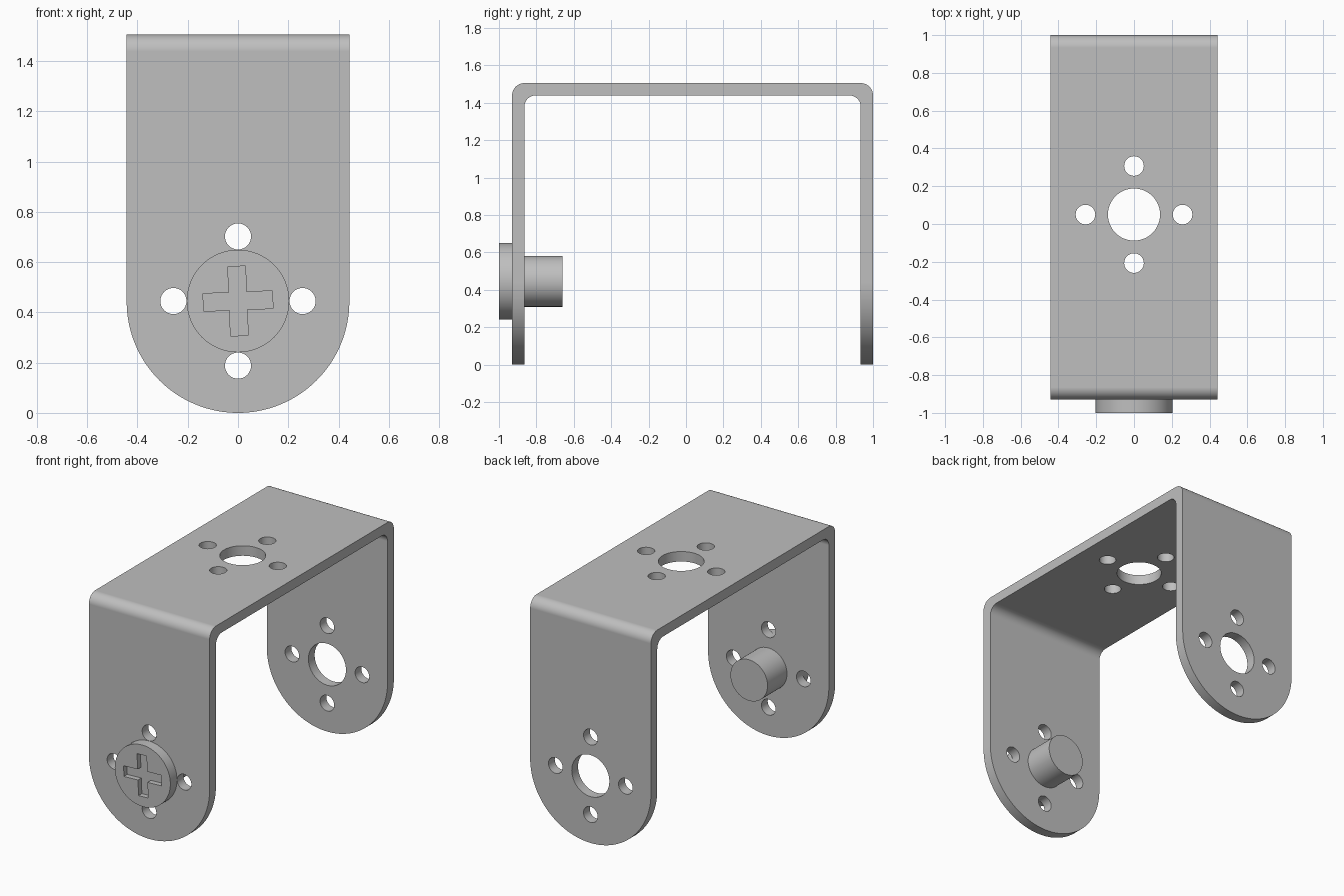
import bpy
import bmesh
import math
from mathutils import Matrix, Vector

if "Cube" in bpy.data.objects:
    bpy.data.objects.remove(bpy.data.objects["Cube"], do_unlink=True)

# Main dimensions
HALF_W = 0.443               # half width, also the radius of the leg ends
TOP = 1.505
Y_FRONT, Y_BACK = -0.93, 1.0
THICK = 0.066
HOLE_Z = 0.445               # height of the leg hole pattern
HOLE_Y = 0.05                # position of the top hole pattern
BIG_R, SMALL_R, RING_R = 0.138, 0.052, 0.257

# Single metal colour
metal = bpy.data.materials.new("grey metal")
metal.use_nodes = True
COLOR = (0.52, 0.52, 0.52, 1.0)
metal.diffuse_color = COLOR
metal.node_tree.nodes["Principled BSDF"].inputs["Base Color"].default_value = COLOR


def make_object(name, bm):
    bmesh.ops.recalc_face_normals(bm, faces=bm.faces)
    mesh = bpy.data.meshes.new(name)
    bm.to_mesh(mesh)
    bm.free()
    mesh.materials.append(metal)
    obj = bpy.data.objects.new(name, mesh)
    bpy.context.collection.objects.link(obj)
    return obj


def add_prism(bm, points, offset):
    """Extrude a closed 3D outline by an offset vector."""
    face = bm.faces.new([bm.verts.new(p) for p in points])
    ext = bmesh.ops.extrude_face_region(bm, geom=[face])
    verts = [v for v in ext["geom"] if isinstance(v, bmesh.types.BMVert)]
    bmesh.ops.translate(bm, verts=verts, vec=Vector(offset))


def arc(cx, cy, r, start, end, steps):
    """Points on an arc, angles in degrees."""
    angles = [math.radians(start + (end - start) * i / steps) for i in range(steps + 1)]
    return [(cx + r * math.cos(a), cy + r * math.sin(a)) for a in angles]


def add_rod(bm, x, z, r, y0, y1, steps=48):
    """Cylinder along y."""
    ring = arc(x, z, r, 0, 360, steps)[:-1]
    add_prism(bm, [(px, y0, pz) for px, pz in ring], (0, y1 - y0, 0))


def add_post(bm, x, y, r, z0, z1, steps=48):
    """Cylinder along z."""
    ring = arc(x, y, r, 0, 360, steps)[:-1]
    add_prism(bm, [(px, py, z0) for px, py in ring], (0, 0, z1 - z0))


def apply_boolean(obj, cutter, operation):
    mod = obj.modifiers.new("cut", "BOOLEAN")
    mod.operation = operation
    mod.solver = "EXACT"
    mod.object = cutter
    bpy.context.view_layer.objects.active = obj
    bpy.ops.object.modifier_apply(modifier=mod.name)
    bpy.data.objects.remove(cutter, do_unlink=True)


def finish(obj):
    bpy.ops.object.select_all(action="DESELECT")
    obj.select_set(True)
    bpy.context.view_layer.objects.active = obj
    bpy.ops.object.shade_smooth_by_angle(angle=math.radians(30))
    mod = obj.modifiers.new("flat face normals", "WEIGHTED_NORMAL")
    mod.keep_sharp = True


# Bracket: U-shaped side profile with rounded bends, swept across the width
R_OUT, R_IN = 0.066, 0.06
yi0, yi1, zi = Y_FRONT + THICK, Y_BACK - THICK, TOP - THICK
profile = [(Y_FRONT, -0.1)]
profile += arc(Y_FRONT + R_OUT, TOP - R_OUT, R_OUT, 180, 90, 8)
profile += arc(Y_BACK - R_OUT, TOP - R_OUT, R_OUT, 90, 0, 8)
profile += [(Y_BACK, -0.1), (yi1, -0.1)]
profile += arc(yi1 - R_IN, zi - R_IN, R_IN, 0, 90, 8)
profile += arc(yi0 + R_IN, zi - R_IN, R_IN, 90, 180, 8)
profile += [(yi0, -0.1)]
bm = bmesh.new()
add_prism(bm, [(-0.6, y, z) for y, z in profile], (1.2, 0, 0))
bracket = make_object("bracket", bm)

# Front outline: straight sides with half-round leg ends
bm = bmesh.new()
outline = [(HALF_W, 1.7), (-HALF_W, 1.7)] + arc(0, HALF_W, HALF_W, 180, 360, 64)
add_prism(bm, [(x, -1.3, z) for x, z in outline], (0, 2.6, 0))
apply_boolean(bracket, make_object("outline_cutter", bm), "INTERSECT")

# Hole patterns: four small holes around a large one, in both legs and the top
bm = bmesh.new()
add_rod(bm, 0, HOLE_Z, BIG_R, 0.5, 1.3)
add_post(bm, 0, HOLE_Y, BIG_R, 1.2, 1.8)
for dx, dy in ((1, 0), (-1, 0), (0, 1), (0, -1)):
    add_rod(bm, dx * RING_R, HOLE_Z + dy * RING_R, SMALL_R, -1.3, 1.3, 32)
    add_post(bm, dx * RING_R, HOLE_Y + dy * RING_R, SMALL_R, 1.2, 1.8, 32)
apply_boolean(bracket, make_object("hole_cutter", bm), "DIFFERENCE")
finish(bracket)

# Pivot screw head with a slightly turned cross recess
bm = bmesh.new()
add_rod(bm, 0, HOLE_Z, 0.204, -1.0, Y_FRONT, 64)
head = make_object("screw_head", bm)
L, W = 0.138, 0.035
cross = [(L, -W), (L, W), (W, W), (W, L), (-W, L), (-W, W),
         (-L, W), (-L, -W), (-W, -W), (-W, -L), (W, -L), (W, -W)]
bm = bmesh.new()
add_prism(bm, [(x, -1.1, z) for x, z in cross], (0, 0.135, 0))
bmesh.ops.transform(bm, verts=bm.verts, matrix=Matrix.Translation((0, 0, HOLE_Z))
                    @ Matrix.Rotation(math.radians(-2.3), 4, "Y"))
apply_boolean(head, make_object("cross_cutter", bm), "DIFFERENCE")
finish(head)

# Pivot screw shaft, passing through the front leg
bm = bmesh.new()
add_rod(bm, 0, HOLE_Z, 0.136, Y_FRONT + 0.01, -0.66, 64)
finish(make_object("screw_shaft", bm))
